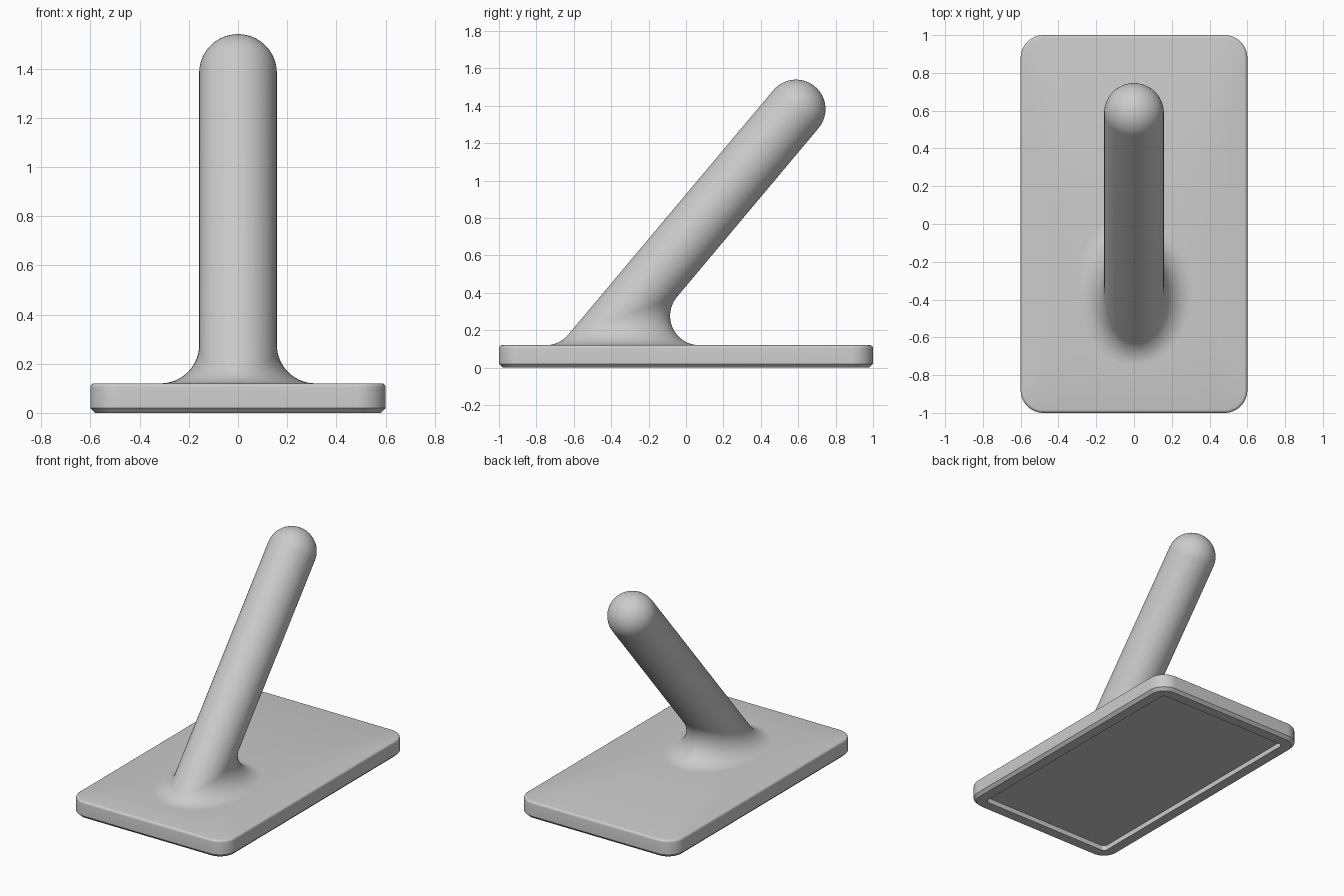
import bpy
import bmesh
from math import sin, cos, pi, radians
from mathutils import Vector

cube = bpy.data.objects.get("Cube")
if cube:
    bpy.data.objects.remove(cube, do_unlink=True)

SEGMENTS = 64                 # points in every ring
HALF_X, HALF_Y = 0.6, 1.0     # plate half sizes
TOP = 0.12                    # plate thickness
CORNER = 0.12                 # plate corner radius
ARM_R = 0.158                 # arm radius
FILLET = 0.157                # fillet radius at the foot of the arm
TILT = radians(50)            # arm angle above the plate
TIP = Vector((0, 0.588, 1.382))   # centre of the rounded end

axis = Vector((0, cos(TILT), sin(TILT)))
across = Vector((0, sin(TILT), -cos(TILT)))


def plate_ring(inset, z):
    """Rounded rectangle, moved inwards by inset."""
    points = []
    per_corner = SEGMENTS // 4
    for q, (sx, sy) in enumerate(((1, 1), (-1, 1), (-1, -1), (1, -1))):
        for j in range(per_corner):
            a = pi / 2 * (q + j / (per_corner - 1))
            points.append(Vector((sx * (HALF_X - CORNER) + (CORNER - inset) * cos(a),
                                  sy * (HALF_Y - CORNER) + (CORNER - inset) * sin(a), z)))
    return points


def arm_directions():
    """Unit vectors pointing out from the arm axis."""
    for i in range(SEGMENTS):
        a = 2 * pi * (i + 0.5) / SEGMENTS
        yield Vector((cos(a), 0, 0)) + across * sin(a)


def fillet_ring(f):
    """Ring on a rolling-ball fillet: f = 0 on the plate, 1 on the arm."""
    points = []
    for n in arm_directions():
        centre = TIP + n * (ARM_R + FILLET)
        centre += axis * ((TOP + FILLET - centre.z) / axis.z)
        points.append(centre + Vector((0, 0, -1)).slerp(-n, f) * FILLET)
    return points


def dome_ring(phi):
    return [TIP + (n * cos(phi) + axis * sin(phi)) * ARM_R for n in arm_directions()]


rings = []
# Recess under the plate, bottom rim and chamfer
rings += [plate_ring(0.09, 0.035), plate_ring(0.09, 0), plate_ring(0.02, 0), plate_ring(0, 0.02)]
# Rounded top edge of the plate
EDGE = 0.016
for k in range(5):
    a = pi / 2 * k / 4
    rings.append(plate_ring(EDGE * (1 - cos(a)), TOP - EDGE * (1 - sin(a))))
# Fillet, straight arm and rounded end
rings += [fillet_ring(k / 16) for k in range(17)]
rings += [dome_ring(pi / 2 * k / 14) for k in range(14)]

# Join all rings into one closed skin
bm = bmesh.new()
loops = [[bm.verts.new(p) for p in ring] for ring in rings]
for low, high in zip(loops, loops[1:]):
    for i in range(SEGMENTS):
        j = (i + 1) % SEGMENTS
        bm.faces.new((low[i], low[j], high[j], high[i]))
bm.faces.new(loops[0][::-1])
pole = bm.verts.new(TIP + axis * ARM_R)
for i in range(SEGMENTS):
    bm.faces.new((loops[-1][i], loops[-1][(i + 1) % SEGMENTS], pole))
bmesh.ops.recalc_face_normals(bm, faces=bm.faces[:])

mesh = bpy.data.meshes.new("plate_with_arm")
bm.to_mesh(mesh)
bm.free()
stand = bpy.data.objects.new("plate_with_arm", mesh)
bpy.context.collection.objects.link(stand)

# Plain grey
grey = bpy.data.materials.new("light_grey")
grey.use_nodes = True
colour = (0.6, 0.6, 0.6, 1)
grey.diffuse_color = colour
for node in grey.node_tree.nodes:
    if node.type == "BSDF_PRINCIPLED":
        node.inputs["Base Color"].default_value = colour
mesh.materials.append(grey)

# Smooth surfaces with crisp chamfer and recess edges
bpy.ops.object.select_all(action="DESELECT")
stand.select_set(True)
bpy.context.view_layer.objects.active = stand
bpy.ops.object.shade_smooth_by_angle(angle=radians(30))
